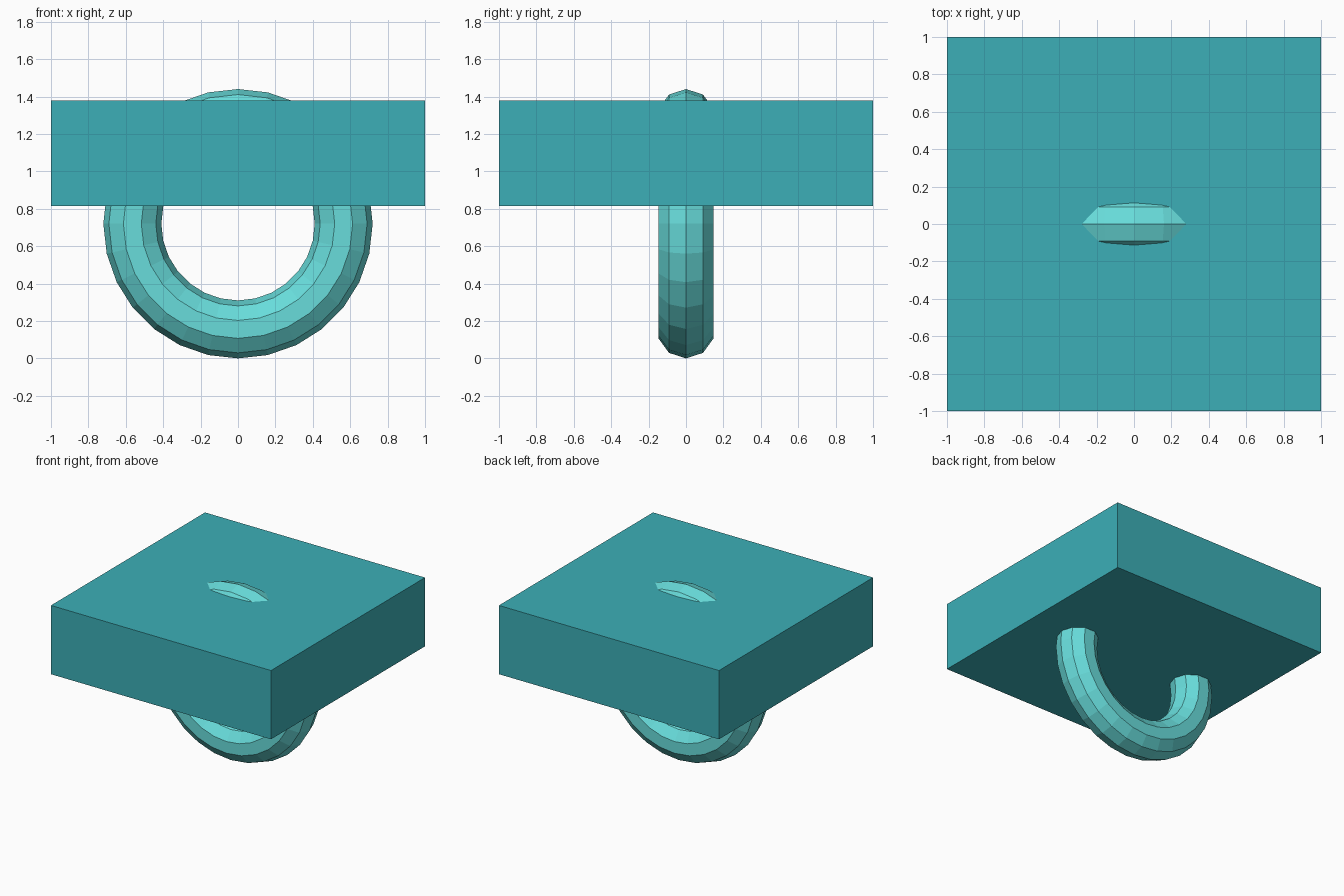
import bpy
import math

if "Cube" in bpy.data.objects:
    bpy.data.objects.remove(bpy.data.objects["Cube"])


def material(name, color):
    m = bpy.data.materials.new(name)
    m.diffuse_color = (*color, 1.0)
    m.use_nodes = True
    m.node_tree.nodes["Principled BSDF"].inputs["Base Color"].default_value = m.diffuse_color
    return m


teal = material("teal", (0.045, 0.429, 0.474))
light_aqua = material("light aqua", (0.138, 0.72, 0.71))

# Square slab
Z_LOW, Z_HIGH = 0.815, 1.38
bpy.ops.mesh.primitive_cube_add(size=1, location=(0, 0, (Z_LOW + Z_HIGH) / 2))
slab = bpy.context.object
slab.name = "slab"
slab.scale = (2, 2, Z_HIGH - Z_LOW)
bpy.ops.object.transform_apply(location=False, rotation=False, scale=True)
slab.data.materials.append(teal)

# Faceted upright ring passing through the slab
bpy.ops.mesh.primitive_torus_add(
    major_segments=28, minor_segments=10,
    major_radius=0.565, minor_radius=0.155,
    location=(0, 0, 0.72), rotation=(math.pi / 2, 0, 0))
ring = bpy.context.object
ring.name = "ring"
bpy.ops.object.transform_apply(location=False, rotation=True, scale=False)
ring.data.materials.append(light_aqua)
